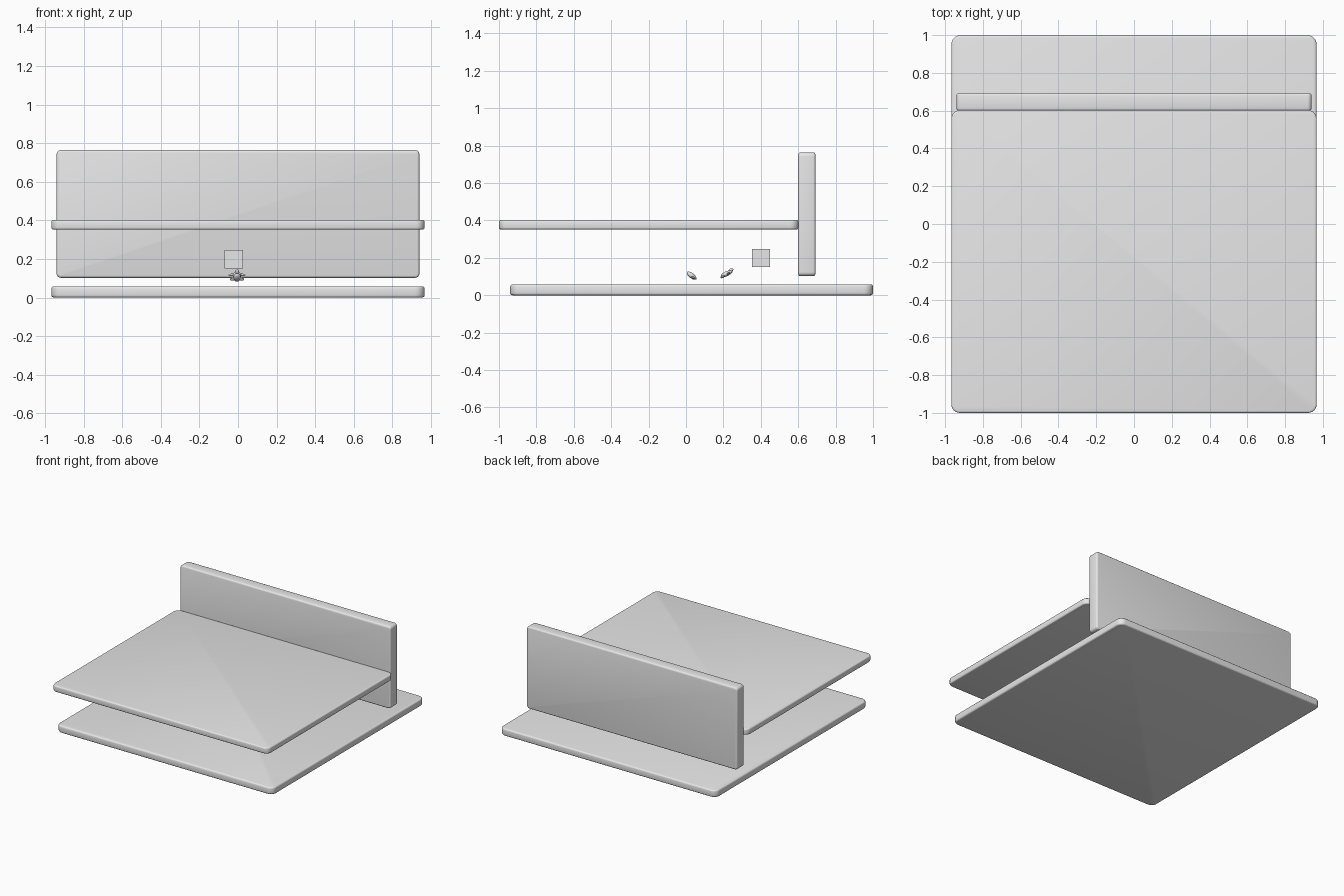
import bpy, bmesh, math
from mathutils import Vector, Matrix

if "Cube" in bpy.data.objects:
    bpy.data.objects.remove(bpy.data.objects["Cube"])

grey = bpy.data.materials.new("light grey")
grey.diffuse_color = (0.8, 0.8, 0.8, 1)
grey.use_nodes = True
grey.node_tree.nodes["Principled BSDF"].inputs["Base Color"].default_value = grey.diffuse_color


def finish(name, bm, smooth=True):
    me = bpy.data.meshes.new(name)
    bmesh.ops.recalc_face_normals(bm, faces=bm.faces)
    bm.to_mesh(me)
    bm.free()
    me.materials.append(grey)
    ob = bpy.data.objects.new(name, me)
    bpy.context.collection.objects.link(ob)
    if smooth:
        bpy.ops.object.select_all(action='DESELECT')
        ob.select_set(True)
        bpy.context.view_layer.objects.active = ob
        bpy.ops.object.shade_smooth_by_angle(angle=math.radians(35))
    return ob


def slab(name, lo, hi, axis=2, corner=0.0, edge=0.0):
    """Box with rounded corners along one axis and softened rims."""
    lo, hi = Vector(lo), Vector(hi)
    bm = bmesh.new()
    bmesh.ops.create_cube(bm, size=1)
    for v in bm.verts:
        v.co = Vector([(lo[i] + hi[i]) / 2 + v.co[i] * (hi[i] - lo[i]) for i in range(3)])
    if corner:
        along = [e for e in bm.edges
                 if abs(e.verts[0].co[axis] - e.verts[1].co[axis]) > 1e-4]
        bmesh.ops.bevel(bm, geom=along, offset=corner, segments=6, profile=0.5,
                        affect='EDGES')
    if edge:
        rims = [e for e in bm.edges
                if abs(e.verts[0].co[axis] - e.verts[1].co[axis]) < 1e-5
                and e.calc_face_angle(0) > 1]
        bmesh.ops.bevel(bm, geom=rims, offset=edge, segments=3, profile=0.5,
                        affect='EDGES')
    return finish(name, bm, bool(corner))


def lumps(name, centre, tilt, parts):
    """Small ornament from stretched spheres; parts are (position, size)."""
    bm = bmesh.new()
    place = Matrix.Translation(centre) @ Matrix.Rotation(math.radians(tilt), 4, 'X')
    for pos, size in parts:
        for side in ((1, -1) if pos[0] else (1,)):
            m = place @ Matrix.Translation((pos[0] * side, pos[1], pos[2]))
            bmesh.ops.create_icosphere(bm, subdivisions=2, radius=1,
                                       matrix=m @ Matrix.Diagonal((*size, 1)))
    return finish(name, bm)


# Large panels
slab("base_plate", (-0.967, -0.94, 0), (0.967, 1.0, 0.058), 2, 0.05, 0.012)
slab("upper_plate", (-0.967, -1.0, 0.352), (0.967, 0.602, 0.402), 2, 0.045, 0.01)
slab("back_panel", (-0.94, 0.6, 0.102), (0.94, 0.692, 0.764), 1, 0.022, 0.012)

# Small block between the plates
slab("small_block", (-0.07, 0.352, 0.15), (0.026, 0.448, 0.246))

# Small ornaments between the plates
lumps("front_ornament", (-0.005, 0.03, 0.105), -38, [
    ((0, 0, 0), (0.02, 0.032, 0.014)),
    ((0.022, 0.012, -0.004), (0.016, 0.01, 0.006)),
])
lumps("rear_ornament", (-0.005, 0.217, 0.115), 25, [
    ((0, 0, 0), (0.022, 0.036, 0.013)),
    ((0, 0.03, 0.008), (0.011, 0.014, 0.009)),
    ((0.027, 0.01, -0.002), (0.019, 0.01, 0.005)),
    ((0.02, -0.026, -0.006), (0.012, 0.014, 0.006)),
])
